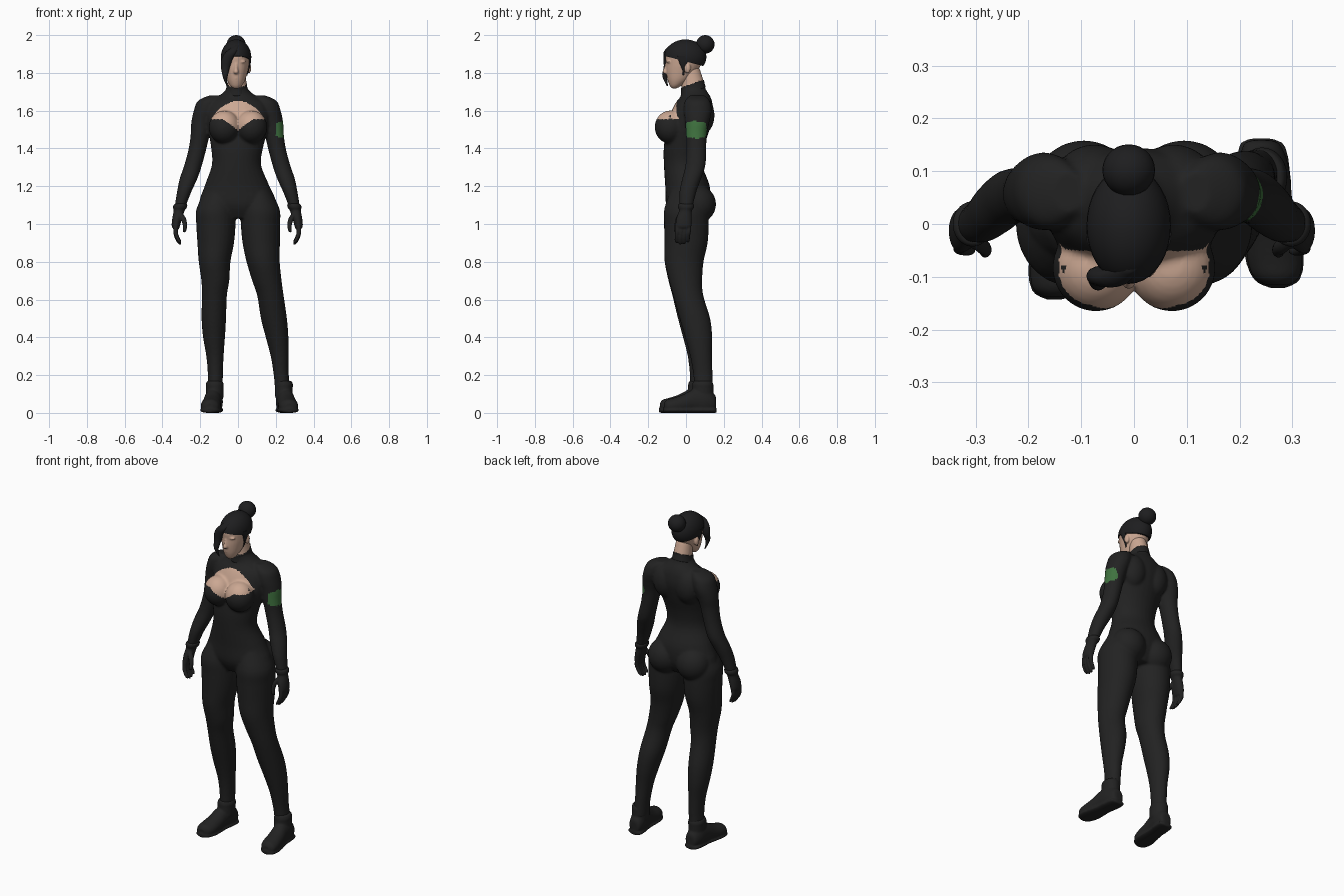
import bpy, bmesh, math
from mathutils import Vector, Matrix


def material(name, rgb):
    m = bpy.data.materials.new(name)
    m.diffuse_color = (*rgb, 1)
    return m


SUIT = material("black suit", (0.016, 0.016, 0.016))
SKIN = material("skin", (0.60, 0.39, 0.29))
GREEN = material("green armband", (0.05, 0.17, 0.05))
HAIR = material("black hair", (0.013, 0.013, 0.014))


def spline(rows, steps):
    """Smoothly resample rows of numbers."""
    out = []
    for i in range(len(rows) - 1):
        p = [rows[max(0, min(len(rows) - 1, i + k))] for k in (-1, 0, 1, 2)]
        for s in range(steps):
            t = s / steps
            out.append([0.5 * (2 * b + (c - a) * t + (2 * a - 5 * b + 4 * c - d) * t * t
                               + (3 * b - a - 3 * c + d) * t ** 3) for a, b, c, d in zip(*p)])
    return out + [list(rows[-1])]


def loft(bm, rows, axis="z", sides=28, steps=4, floor=None):
    """Skin elliptical rings (x, y, z, width radius, depth radius)."""
    rings = []
    for x, y, z, a, b in spline(rows, steps):
        ring = []
        for k in range(sides):
            u, v = a * math.cos(k * math.tau / sides), b * math.sin(k * math.tau / sides)
            co = Vector((x + u, y + v, z) if axis == "z" else (x + u, y, z + v))
            if floor is not None:
                co.z = max(co.z, floor)
            ring.append(bm.verts.new(co))
        rings.append(ring)
    for r, s in zip(rings, rings[1:]):
        for k in range(sides):
            j = (k + 1) % sides
            bm.faces.new((r[k], r[j], s[j], s[k]))
    bm.faces.new(rings[0])
    bm.faces.new(rings[-1])


def ball(bm, centre, radii, seg=28):
    mat = Matrix.Translation(centre) @ Matrix.Diagonal((*radii, 1))
    return bmesh.ops.create_uvsphere(bm, u_segments=seg, v_segments=seg // 2, radius=1, matrix=mat)


def finish(bm, name, *mats):
    bmesh.ops.recalc_face_normals(bm, faces=bm.faces)
    me = bpy.data.meshes.new(name)
    bm.to_mesh(me)
    bm.free()
    for m in mats:
        me.materials.append(m)
    ob = bpy.data.objects.new(name, me)
    bpy.context.collection.objects.link(ob)
    for p in me.polygons:
        p.use_smooth = True
    return ob


def fuse(ob, voxel, smooth, *mats):
    """Melt overlapping volumes into one smooth skin."""
    r = ob.modifiers.new("fuse", "REMESH")
    r.mode, r.voxel_size, r.use_smooth_shade = "VOXEL", voxel, True
    s = ob.modifiers.new("soften", "SMOOTH")
    s.iterations, s.factor = smooth, 0.5
    me = bpy.data.meshes.new_from_object(ob.evaluated_get(bpy.context.evaluated_depsgraph_get()))
    ob.modifiers.clear()
    ob.data = me
    me.materials.clear()
    for m in mats:
        me.materials.append(m)
    for p in me.polygons:
        p.use_smooth = True
        p.material_index = 0
    return me


# Body: torso, arms and legs melted together
bm = bmesh.new()
loft(bm, [(0, .01, 1.03, .09, .08), (0, .01, 1.10, .20, .115), (-.005, .008, 1.2, .172, .118),
          (-.008, -.015, 1.31, .131, .102), (-.005, -.012, 1.4, .137, .106),
          (0, .01, 1.5, .158, .115), (0, .03, 1.58, .17, .114), (0, .042, 1.64, .155, .098),
          (-.003, .05, 1.68, .095, .076), (-.005, .04, 1.715, .058, .064),
          (-.006, .035, 1.76, .05, .058), (-.008, .02, 1.83, .045, .05)])
for s in (-1, 1):
    ball(bm, (s * .072, -.083, 1.513), (.083, .083, .088))       # bust
    ball(bm, (s * .095, .062, 1.105), (.098, .097, .10))         # seat
    ball(bm, (s * .075, .085, 1.575), (.075, .066, .10))         # shoulder blade
    loft(bm, [(s * x - .004, y, z, a, b) for x, y, z, a, b in (
        (.12, .06, 1.68, .03, .04), (.15, .06, 1.652, .058, .066), (.168, .062, 1.6, .062, .074),
        (.185, .06, 1.54, .058, .064), (.195, .055, 1.48, .051, .056), (.21, .055, 1.4, .047, .052),
        (.234, .05, 1.31, .047, .053), (.258, .03, 1.24, .047, .05), (.281, .01, 1.17, .038, .045),
        (.303, 0, 1.09, .029, .035))])
loft(bm, [(-.10, .01, 1.18, .07, .09), (-.118, 0, 1.08, .102, .115), (-.117, .002, 1.0, .104, .118),
          (-.118, 0, .9, .097, .115), (-.124, -.01, .8, .084, .103), (-.12, -.005, .7, .074, .088),
          (-.125, .008, .62, .066, .08), (-.128, .037, .5, .065, .08), (-.127, .055, .4, .058, .071),
          (-.122, .065, .3, .046, .056), (-.12, .07, .2, .04, .05), (-.122, .07, .1, .042, .05)])
loft(bm, [(.10, .01, 1.18, .07, .09), (.118, 0, 1.08, .102, .115), (.119, .002, 1.0, .104, .118),
          (.123, 0, .9, .099, .115), (.133, -.01, .8, .088, .103), (.153, -.002, .7, .078, .088),
          (.172, .012, .62, .07, .08), (.19, .047, .5, .069, .081), (.207, .067, .4, .06, .072),
          (.221, .08, .3, .048, .058), (.229, .09, .2, .04, .051), (.24, .095, .1, .042, .05)])
body = finish(bm, "body_suit")
me = fuse(body, .0075, 5, SUIT, SKIN, GREEN)

# Chest opening, bare neck and armband
for p in me.polygons:
    x, y, z = p.center
    ax = abs(x)
    low = 1.493 + .062 * min(1, ax / .085) ** .8
    if ax < .142 and y < -.01 and low < z < 1.652 - 4.6 * x * x:
        p.material_index = 1
    elif ax < .09 and z > 1.735 + .35 * (y - .01):
        p.material_index = 1
    elif x > .2 and ((y - .053) / .056) ** 4 + ((z - 1.5) / .045) ** 4 < 1 and p.normal.x > .1:
        p.material_index = 2

# Collar rim, tilted up towards the nape
bm = bmesh.new()
loft(bm, [(-.006, .038, 1.70, .06, .066), (-.006, .036, 1.725, .055, .062), (-.006, .034, 1.742, .053, .061)])
for v in bm.verts:
    v.co.z += .35 * (v.co.y - .035)
finish(bm, "collar", SUIT)

# Gloves: cuff, palm, four curled fingers and thumb
for s, side in ((-1, "left"), (1, "right")):
    def shift(rows):
        return [(s * x - .004, y, z, a, b) for x, y, z, a, b in rows]
    bm = bmesh.new()
    loft(bm, shift([(.298, 0, 1.108, .031, .037), (.301, 0, 1.1, .037, .043), (.304, 0, 1.085, .036, .042),
                    (.308, -.003, 1.07, .029, .034), (.318, -.01, 1.03, .026, .041),
                    (.325, -.013, .99, .022, .042), (.323, -.013, .972, .014, .034)]), sides=20)
    for i in range(4):
        y, d = .016 - i * .02, (.012, .002, 0, .008)[i]
        loft(bm, shift([(.324, y, .995, .012, .012), (.327, y - .002, .96, .0125, .012),
                        (.32, y - .005, .925 + d, .0115, .011), (.307, y - .006, .9 + d, .010, .010),
                        (.301, y - .006, .89 + d, .004, .004)]), sides=12, steps=3)
    loft(bm, shift([(.305, -.025, 1.06, .013, .014), (.286, -.04, 1.03, .015, .015),
                    (.277, -.049, .995, .012, .013), (.279, -.053, .965, .010, .011),
                    (.281, -.053, .955, .004, .004)]), sides=12, steps=3)
    fuse(finish(bm, side + "_glove"), .0042, 3, SUIT)

# Boots: shaft, foot and flat sole
for side, hx, tx, dy in (("left", -.123, -.15, -.018), ("right", .243, .272, .004)):
    def foot(rows):
        return [(hx + (tx - hx) * (.14 - y) / .26, y + dy, z, a, b) for y, z, a, b in rows]
    bm = bmesh.new()
    loft(bm, [(hx, .085 + dy, .17, .04, .049), (hx, .085 + dy, .15, .048, .056),
              (hx, .085 + dy, .135, .047, .056), (hx, .083 + dy, .08, .046, .058)])
    loft(bm, foot([(.155, .05, .018, .03), (.145, .052, .036, .048), (.1, .06, .047, .075),
                   (.04, .062, .046, .065), (-.02, .045, .05, .052), (-.07, .038, .052, .042),
                   (-.105, .034, .043, .036), (-.12, .03, .02, .022)]), "y", floor=.012)
    loft(bm, foot([(.158, .012, .02, .012), (.145, .014, .044, .014), (.1, .014, .049, .016),
                   (.04, .014, .047, .015), (-.02, .014, .054, .015), (-.07, .014, .057, .015),
                   (-.11, .014, .044, .014), (-.125, .014, .016, .012)]), "y", floor=0)
    fuse(finish(bm, side + "_boot"), .0055, 2, SUIT)

# Head with nose, brow, lips and ears
bm = bmesh.new()
C = -.01
loft(bm, [(C, -.062, 1.718, .014, .012), (C, -.055, 1.732, .031, .031), (C, -.038, 1.765, .049, .06),
          (C, -.022, 1.81, .062, .083), (C, -.012, 1.85, .07, .094), (C, -.008, 1.89, .072, .1),
          (C, -.005, 1.93, .064, .086), (C, -.003, 1.957, .042, .055), (C, 0, 1.968, .01, .015)])
loft(bm, [(C, -.098, 1.86, .006, .008), (C, -.106, 1.825, .008, .011), (C, -.107, 1.803, .014, .017),
          (C, -.096, 1.793, .008, .01)], sides=12)
ball(bm, (C, -.088, 1.772), (.02, .013, .006), 12)
ball(bm, (C, -.084, 1.761), (.017, .013, .006), 12)
for s in (-1, 1):
    ball(bm, (C + s * .068, .008, 1.825), (.012, .017, .028), 16)
    ball(bm, (C + s * .03, -.09, 1.859), (.023, .014, .007), 12)
fuse(finish(bm, "head"), .005, 2, SKIN)

# Hair cap cut along a sloping hairline, with sideburns
bm = bmesh.new()
ball(bm, (C, -.003, 1.885), (.08, .111, .092), 36)
cut = bmesh.ops.bisect_plane(bm, geom=bm.verts[:] + bm.edges[:] + bm.faces[:],
                             plane_co=(0, 0, 1.86), plane_no=(0, .26, 1), clear_inner=True)
bmesh.ops.holes_fill(bm, edges=[e for e in bm.edges if e.is_boundary], sides=0)
for s in (-1, 1):
    loft(bm, [(C + s * .069, -.018, 1.89, .012, .03), (C + s * .069, -.014, 1.85, .008, .02),
              (C + s * .063, -.012, 1.815, .005, .008), (C + s * .057, -.014, 1.785, .002, .003)], sides=12)
hair = finish(bm, "hair_cap", HAIR)
bpy.context.view_layer.objects.active = hair
hair.select_set(True)
bpy.ops.object.shade_smooth_by_angle()

# Swept fringe falling over one side of the face
bm = bmesh.new()
loft(bm, [(-.005, -.08, 1.945, .012, .01), (-.035, -.1, 1.91, .03, .018), (-.058, -.099, 1.87, .03, .02),
          (-.066, -.1, 1.83, .023, .018), (-.068, -.112, 1.79, .015, .014),
          (-.066, -.108, 1.76, .008, .009), (-.058, -.098, 1.73, .002, .003)], sides=16)
finish(bm, "fringe", HAIR)

# Bun with its tie
bm = bmesh.new()
ball(bm, (C, .102, 1.951), (.05, .049, .049))
ball(bm, (C, .068, 1.93), (.03, .03, .03), 16)
finish(bm, "hair_bun", HAIR)
